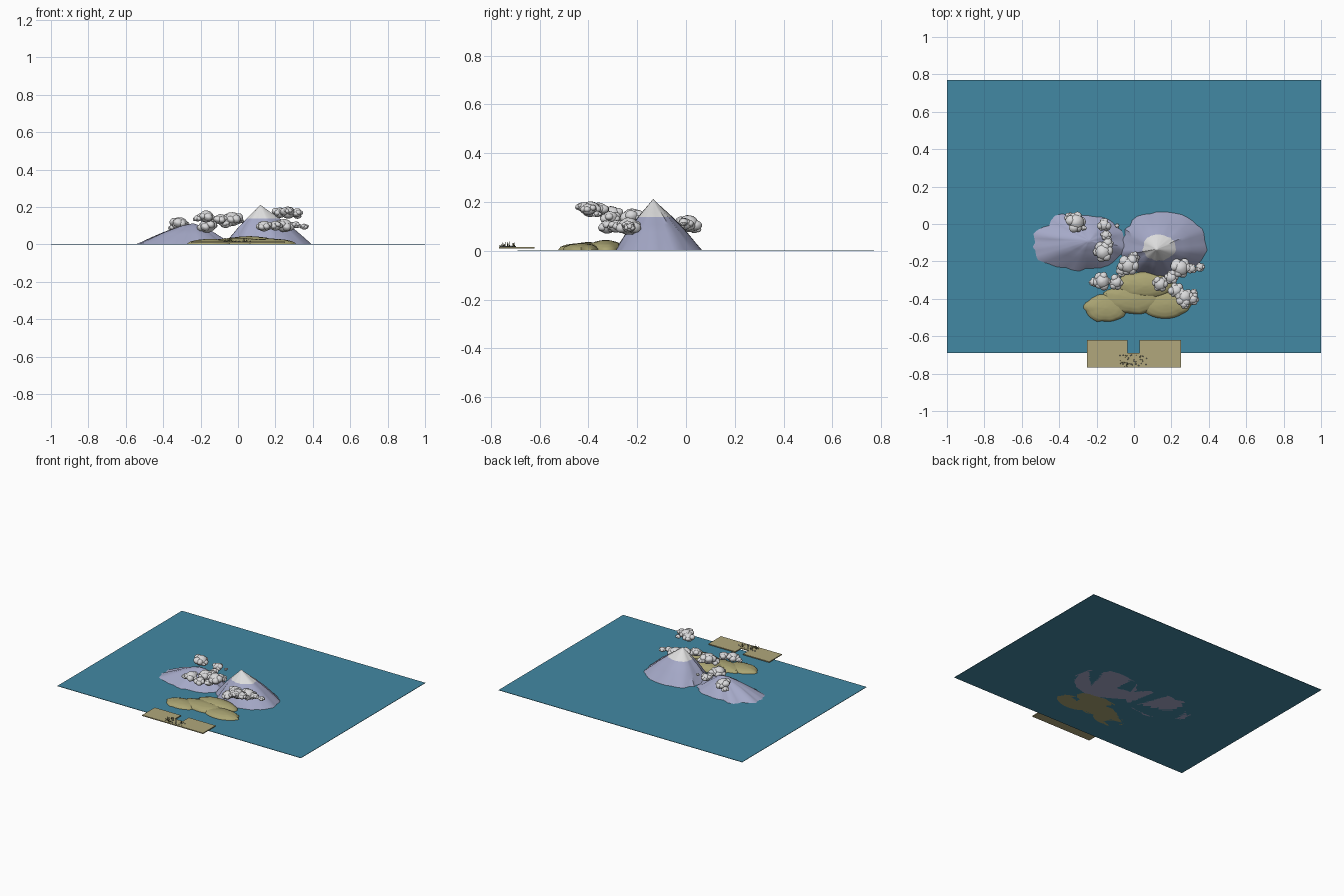
import bpy, bmesh, math, random
from mathutils import Vector, noise

random.seed(4)
if "Cube" in bpy.data.objects:
    bpy.data.objects.remove(bpy.data.objects["Cube"])


def material(name, r, g, b):
    m = bpy.data.materials.new(name)
    m.use_nodes = True
    m.diffuse_color = (r, g, b, 1)
    m.node_tree.nodes["Principled BSDF"].inputs["Base Color"].default_value = (r, g, b, 1)
    return m


SEA = material("sea blue", 0.055, 0.25, 0.37)
ROCK = material("rock lavender", 0.38, 0.40, 0.58)
SNOW = material("snow white", 0.74, 0.74, 0.74)
HILL = material("hill olive", 0.40, 0.37, 0.17)
SAND = material("sand", 0.44, 0.39, 0.20)
GRASS = material("dark grass", 0.11, 0.11, 0.04)
PEBBLE = material("pebble grey", 0.24, 0.27, 0.30)
CLOUD = material("cloud white", 0.70, 0.70, 0.71)


def finish(bm, name, mats, smooth=None):
    bmesh.ops.recalc_face_normals(bm, faces=bm.faces)
    me = bpy.data.meshes.new(name)
    bm.to_mesh(me)
    bm.free()
    for m in mats:
        me.materials.append(m)
    ob = bpy.data.objects.new(name, me)
    bpy.context.collection.objects.link(ob)
    if smooth:
        bpy.ops.object.select_all(action="DESELECT")
        ob.select_set(True)
        bpy.context.view_layer.objects.active = ob
        bpy.ops.object.shade_smooth_by_angle(angle=math.radians(smooth))
    return ob


def mound(name, base, radii, apex, profile, rough, mats, snow_z=9, segs=40):
    """Loft wobbly elliptical rings from a base outline up to an apex."""
    bm = bmesh.new()
    seed = Vector((base[0] * 9, base[1] * 9, 3))
    # add an exact ring at the snow line so the cap edge is crisp
    rings = []
    for (f0, h0), (f1, h1) in zip(profile, profile[1:]):
        rings += [(f0 + (f1 - f0) * k / 3, h0 + (h1 - h0) * k / 3) for k in range(3)]
    loops = []
    for f, h in rings:
        loop = []
        for i in range(segs):
            a = math.tau * i / segs
            d = Vector((math.cos(a), math.sin(a), 0))
            w = 1 + rough * noise.noise(d * 2.2 + seed) + 0.6 * rough * noise.noise(d * 6 + seed + Vector((0, 0, h)))
            x = apex[0] + (base[0] - apex[0] + d.x * radii[0] * w) * f
            y = apex[1] + (base[1] - apex[1] + d.y * radii[1] * w) * f
            loop.append(bm.verts.new((x, y, h * apex[2])))
        loops.append(loop)
    top = bm.verts.new(apex)
    for lo, hi in zip(loops, loops[1:]):
        for i in range(segs):
            j = (i + 1) % segs
            bm.faces.new((lo[i], lo[j], hi[j], hi[i]))
    for i in range(segs):
        bm.faces.new((loops[-1][i], loops[-1][(i + 1) % segs], top))
    bm.faces.new(loops[0][::-1])
    # snow cap by height
    if snow_z < apex[2]:
        bmesh.ops.bisect_plane(bm, geom=bm.verts[:] + bm.edges[:] + bm.faces[:],
                               plane_co=(0, 0, snow_z), plane_no=(0, 0, 1))
        for f in bm.faces:
            f.material_index = int(f.calc_center_median().z > snow_z)
    return finish(bm, name, mats, 40)


def box(bm, x0, x1, y0, y1, z0, z1):
    vs = bmesh.ops.create_cube(bm, size=1)["verts"]
    for v in vs:
        v.co = ((x0 + x1) / 2 + v.co.x * (x1 - x0), (y0 + y1) / 2 + v.co.y * (y1 - y0),
                (z0 + z1) / 2 + v.co.z * (z1 - z0))


# Sea sheet
bm = bmesh.new()
box(bm, -1, 1, -0.69, 0.77, 0, 0.003)
finish(bm, "sea", [SEA])

# Mountains
cone = [(1, 0), (0.86, 0.16), (0.62, 0.43), (0.38, 0.66), (0.14, 0.87), (0, 1)]
mound("main_mountain", (0.155, -0.11), (0.225, 0.18), (0.12, -0.135, 0.212), cone, 0.14, [ROCK, SNOW], 0.138)
ridge = [(1, 0), (0.8, 0.24), (0.5, 0.6), (0.22, 0.87), (0, 1)]
mound("side_mountain", (-0.295, -0.10), (0.26, 0.15), (-0.24, -0.09, 0.113), ridge, 0.16, [ROCK])

# Foreland hills
dome = [(1, 0), (0.97, 0.25), (0.85, 0.55), (0.6, 0.8), (0.3, 0.93), (0, 1)]
for i, (x, y, rx, ry, h) in enumerate([(-0.15, -0.45, 0.115, 0.075, 0.03), (0.17, -0.43, 0.13, 0.075, 0.032),
                                       (0.0, -0.40, 0.17, 0.08, 0.036), (0.06, -0.33, 0.16, 0.075, 0.045)]):
    mound(f"hill_{i + 1}", (x, y), (rx, ry), (x, y, h), dome, 0.1, [HILL], segs=32)

# Beach: two banks joined by a front strip around an inlet
bm = bmesh.new()
for x0, x1, y1 in [(-0.25, -0.035, -0.62), (-0.035, 0.03, -0.69), (0.03, 0.25, -0.62)]:
    box(bm, x0, x1, -0.767, y1, 0.009, 0.016)
finish(bm, "beach", [SAND])

# Grass blades and pebbles on the beach
bm = bmesh.new()
for c in range(9):
    cx, cy = random.uniform(-0.075, 0.07), random.uniform(-0.757, -0.70)
    for k in range(5):
        x, y = cx + random.uniform(-0.006, 0.006), cy + random.uniform(-0.006, 0.006)
        h = random.uniform(0.012, 0.026)
        vs = bmesh.ops.create_cone(bm, segments=3, radius1=0.0018, radius2=0, depth=h)["verts"]
        lean = random.uniform(-0.3, 0.3)
        for v in vs:
            v.co += Vector((x + lean * v.co.z, y, 0.015 + h / 2))
finish(bm, "beach_grass", [GRASS])
bm = bmesh.new()
for k in range(26):
    vs = bmesh.ops.create_icosphere(bm, subdivisions=1, radius=random.uniform(0.002, 0.004))["verts"]
    bmesh.ops.translate(bm, verts=vs, vec=(random.uniform(-0.085, 0.07), random.uniform(-0.757, -0.695), 0.017))
finish(bm, "pebbles", [PEBBLE])


def cloud(name, puffs):
    """Overlapping lumpy flattened puffs: x, y, z, radius."""
    bm = bmesh.new()
    for x, y, z, r in puffs:
        lumps = [(Vector((0, 0, 0)), r * 0.75)]
        for k in range(6):
            a = math.tau * k / 6 + random.uniform(-0.3, 0.3)
            lumps.append((Vector((math.cos(a), math.sin(a), random.uniform(-0.3, 0.35))) * r * 0.55,
                          r * random.uniform(0.38, 0.5)))
        for off, rad in lumps:
            vs = bmesh.ops.create_icosphere(bm, subdivisions=3, radius=rad)["verts"]
            for v in vs:
                v.co *= 1 + 0.1 * noise.noise(v.co * 60)
                v.co.z *= 0.85
                v.co += Vector((x, y, z)) + off
    finish(bm, name, [CLOUD], 60)


# Clouds drifting around the peaks
cloud("cloud_far_left", [(-0.31, 0.01, 0.11, 0.055), (-0.345, 0.035, 0.09, 0.028), (-0.27, -0.02, 0.10, 0.016)])
cloud("cloud_middle_left", [(-0.16, -0.005, 0.11, 0.038), (-0.15, -0.06, 0.10, 0.028), (-0.165, -0.15, 0.098, 0.056),
                            (-0.14, -0.10, 0.10, 0.032), (-0.09, -0.01, 0.11, 0.013)])
cloud("cloud_centre", [(-0.03, -0.22, 0.135, 0.058), (-0.065, -0.25, 0.11, 0.035), (0.0, -0.18, 0.13, 0.032)])
cloud("cloud_front_left", [(-0.17, -0.305, 0.15, 0.05), (-0.095, -0.31, 0.135, 0.042), (-0.215, -0.31, 0.14, 0.027)])
cloud("cloud_right", [(0.25, -0.235, 0.10, 0.055), (0.20, -0.285, 0.10, 0.04), (0.14, -0.32, 0.098, 0.044),
                      (0.31, -0.24, 0.105, 0.028), (0.355, -0.23, 0.095, 0.025)])
cloud("cloud_front_right", [(0.27, -0.39, 0.17, 0.05), (0.225, -0.355, 0.17, 0.043), (0.315, -0.40, 0.17, 0.036),
                            (0.32, -0.365, 0.15, 0.02), (0.27, -0.43, 0.18, 0.026)])
